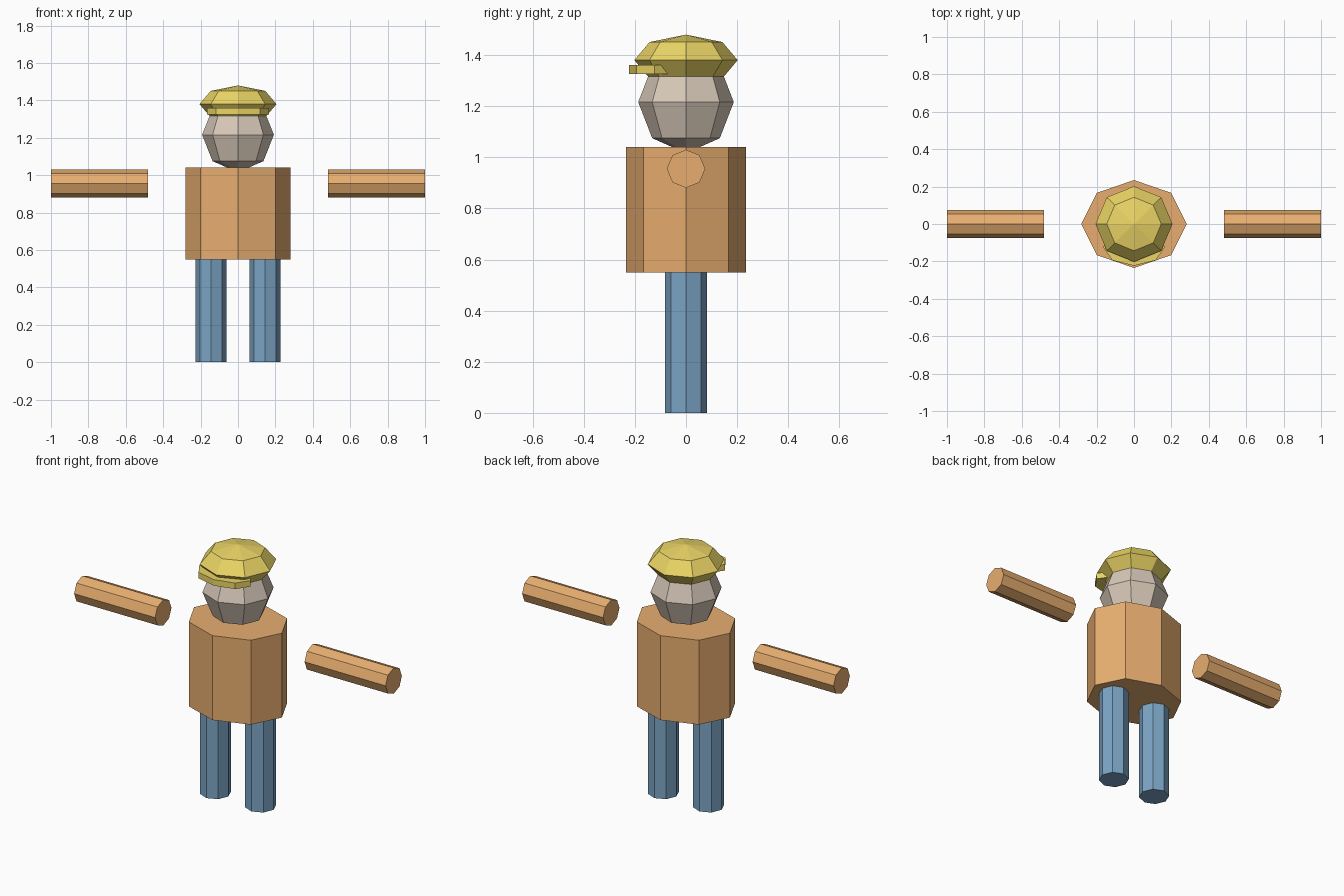
import bpy
import math

if "Cube" in bpy.data.objects:
    bpy.data.objects.remove(bpy.data.objects["Cube"])


def material(name, rgb):
    m = bpy.data.materials.new(name)
    m.diffuse_color = (*rgb, 1)
    m.use_nodes = True
    m.node_tree.nodes["Principled BSDF"].inputs["Base Color"].default_value = m.diffuse_color
    return m


SHIRT = material("orange_cloth", (0.80, 0.42, 0.16))
DENIM = material("blue_cloth", (0.20, 0.37, 0.55))
SKIN = material("skin", (0.68, 0.58, 0.48))
CAP = material("yellow_cloth", (0.82, 0.66, 0.13))


def finish(name, size, mat):
    ob = bpy.context.object
    ob.name = name
    ob.scale = size
    ob.data.materials.append(mat)
    return ob


def prism(name, loc, size, mat, rot=(0, 0, 0)):
    """Eight-sided cylinder; size = local radii and full length."""
    bpy.ops.mesh.primitive_cylinder_add(vertices=8, radius=1, depth=1,
                                        location=loc, rotation=rot)
    return finish(name, size, mat)


def ball(name, loc, size, mat):
    """Low-poly sphere with eight segments and four rings."""
    bpy.ops.mesh.primitive_uv_sphere_add(segments=8, ring_count=4, radius=1,
                                         location=loc)
    return finish(name, size, mat)


# Torso
prism("torso", (0, 0, 0.795), (0.282, 0.235, 0.49), SHIRT)

# Legs and detached outstretched arms
for side, s in (("left", 1), ("right", -1)):
    prism(side + "_leg", (s * 0.145, 0, 0.275), (0.083, 0.083, 0.55), DENIM)
    prism(side + "_arm", (s * 0.74, 0, 0.955), (0.075, 0.075, 0.52), SHIRT,
          (0, math.pi / 2, 0))

# Head
ball("head", (0, 0, 1.216), (0.192, 0.187, 0.2), SKIN)

# Cap and its brim
ball("cap", (0, 0, 1.38), (0.206, 0.202, 0.1), CAP)
prism("cap_brim", (0, -0.123, 1.343), (0.165, 0.1, 0.035), CAP)
